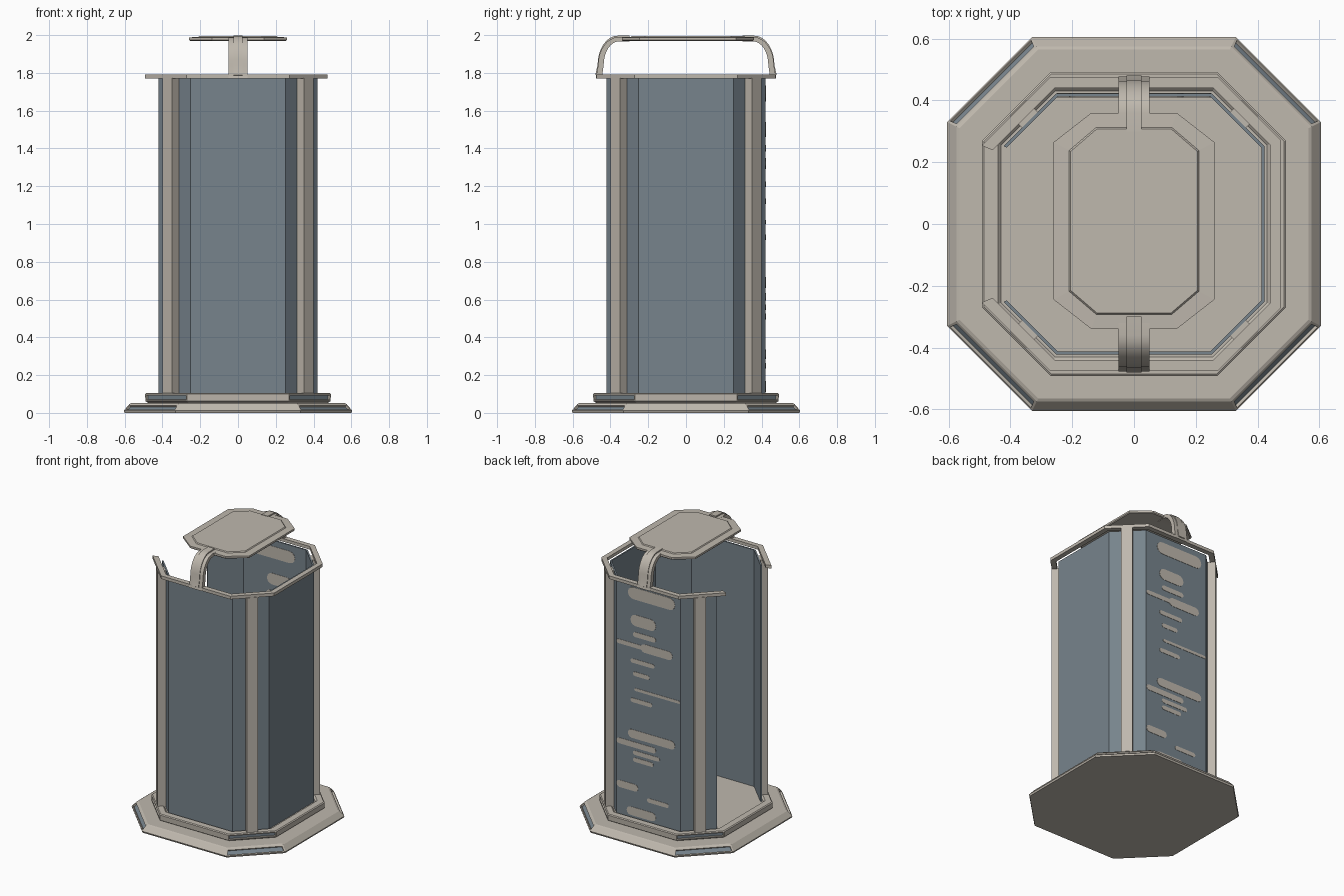
import bpy, bmesh, math
from mathutils import Vector

if "Cube" in bpy.data.objects:
    bpy.data.objects.remove(bpy.data.objects["Cube"])


def material(name, rgb):
    m = bpy.data.materials.new(name)
    m.diffuse_color = (*rgb, 1)
    m.use_nodes = True
    m.node_tree.nodes["Principled BSDF"].inputs["Base Color"].default_value = m.diffuse_color
    return m


BEIGE = material("warm beige metal", (0.52, 0.48, 0.42))
GLASS = material("blue grey panel", (0.185, 0.23, 0.265))


def finish(name, bm, mats):
    bmesh.ops.recalc_face_normals(bm, faces=bm.faces)
    me = bpy.data.meshes.new(name)
    bm.to_mesh(me)
    bm.free()
    for m in mats:
        me.materials.append(m)
    ob = bpy.data.objects.new(name, me)
    bpy.context.collection.objects.link(ob)
    return ob


def octagon(hx, hy, kx, ky):
    """Half sizes hx, hy; flat sides run to kx and ky."""
    return [(hx, -ky), (hx, ky), (kx, hy), (-kx, hy),
            (-hx, ky), (-hx, -ky), (-kx, -hy), (kx, -hy)]


def loft(name, rings, oy=0.0, inset_ring=None, border=0.012):
    """Stack of octagons (z, hx, hy, kx, ky); diagonal faces of one ring get dark slots."""
    bm = bmesh.new()
    loops = [[bm.verts.new((x, y + oy, z)) for x, y in octagon(*r)] for z, *r in rings]
    slots = []
    for j in range(len(loops) - 1):
        a, b = loops[j], loops[j + 1]
        for i in range(8):
            k = (i + 1) % 8
            f = bm.faces.new((a[i], a[k], b[k], b[i]))
            if j == inset_ring and i % 2 == 1:
                slots.append(f)
    bm.faces.new(loops[0][::-1])
    bm.faces.new(loops[-1])
    bmesh.ops.recalc_face_normals(bm, faces=bm.faces)
    if slots:
        bmesh.ops.inset_individual(bm, faces=slots, thickness=border, depth=0)
        bmesh.ops.inset_individual(bm, faces=slots, thickness=0.001, depth=-0.012)
        for f in slots:
            f.material_index = 1
    return finish(name, bm, [BEIGE, GLASS])


def ribbon(name, outer, inner, z0, z1, mat):
    """Open band between two plan outlines."""
    bm = bmesh.new()
    rows = [[bm.verts.new((x, y, z)) for x, y in line]
            for line, z in ((outer, z0), (outer, z1), (inner, z1), (inner, z0))]
    n = len(outer)
    for r in range(4):
        a, b = rows[r], rows[(r + 1) % 4]
        for i in range(n - 1):
            bm.faces.new((a[i], a[i + 1], b[i + 1], b[i]))
    bm.faces.new([r[0] for r in rows])
    bm.faces.new([r[-1] for r in rows])
    return finish(name, bm, [mat])


def open_path(h, k):
    """Octagon outline without the -x side."""
    p = octagon(h, h, k, k)
    return [p[5], p[6], p[7], p[0], p[1], p[2], p[3], p[4]]


def prism(name, pts, axis, a, b, mat):
    """Extrude a 2D outline: axis 'x' uses (y, z), axis 'y' uses (x, z)."""
    bm = bmesh.new()
    mk = (lambda p, t: (t, p[0], p[1])) if axis == 'x' else (lambda p, t: (p[0], t, p[1]))
    lo = [bm.verts.new(mk(p, a)) for p in pts]
    hi = [bm.verts.new(mk(p, b)) for p in pts]
    n = len(pts)
    for i in range(n):
        k = (i + 1) % n
        bm.faces.new((lo[i], lo[k], hi[k], hi[i]))
    bm.faces.new(lo)
    bm.faces.new(hi)
    return finish(name, bm, [mat])


# stepped base with slots on the diagonal sides
loft("lower_base", [(0, .6, .6, .33, .33), (.012, .605, .605, .33, .33),
                    (.047, .575, .575, .315, .315), (.052, .565, .565, .31, .31)],
     inset_ring=1)
loft("upper_base", [(.05, .47, .47, .26, .26), (.062, .49, .49, .27, .27),
                    (.1, .492, .492, .27, .27), (.105, .485, .485, .268, .268),
                    (.105, .44, .44, .26, .26), (.095, .43, .43, .255, .255)],
     inset_ring=1, border=0.01)

# panel walls, open towards -x
ribbon("wall_panels", open_path(.422, .252), open_path(.412, .247), .09, 1.775, GLASS)

# top rail, its diagonal ends run slightly past the corner
outer, inner = open_path(.475, .272), open_path(.44, .257)
for line in (outer, inner):
    line[0] = (line[0][0] - .018, line[0][1] + .018)
    line[-1] = (line[-1][0] - .018, line[-1][1] - .018)
ribbon("top_rail", outer, inner, 1.77, 1.792, BEIGE)

# four posts on the diagonals
for sx in (-1, 1):
    for sy in (-1, 1):
        d = Vector((sx, sy, 0)).normalized()
        t = Vector((-d.y, d.x, 0))
        c = Vector((sx * .356, sy * .356, 0))
        bm = bmesh.new()
        bmesh.ops.create_cube(bm, size=1)
        for v in bm.verts:
            v.co = c + d * (v.co.x * .055) + t * (v.co.y * .072) + \
                Vector((0, 0, .935 + v.co.z * 1.675))
        finish("corner_post", bm, [BEIGE])

# lid with raised centre plate
loft("lid", [(1.97, .255, .345, .135, .25), (1.975, .26, .35, .138, .255),
             (1.988, .26, .35, .138, .255), (1.99, .21, .303, .122, .228),
             (1.996, .205, .298, .12, .225)], oy=.01)

# curved arms carrying the lid, each with a raised rib
def arc(ry, rz, y0, z0, s):
    pts = [(s * (y0 + ry * math.cos(i * math.pi / 16)), z0 + rz * math.sin(i * math.pi / 16))
           for i in range(9)]
    return pts


for s in (-1, 1):
    lower = [(s * .446, 1.77)] + arc(.082, .125, .354, 1.842, s) + [(s * .3, 1.967)]
    upper = [(s * .478, 1.77)] + arc(.106, .147, .359, 1.842, s) + [(s * .32, 1.989)]
    rib = [(s * .48, 1.79)] + arc(.107, .155, .361, 1.842, s) + [(s * .3, 1.999)]
    for name, top, w in (("lid_arm", upper, .05), ("arm_rib", rib, .025)):
        ob = prism(name, lower + top[::-1], 'x', -w, w, BEIGE)
        bpy.context.view_layer.objects.active = ob
        ob.select_set(True)
        bpy.ops.object.shade_smooth_by_angle(angle=math.radians(25))
        ob.select_set(False)

# rounded worn streaks on the back panel: x from, x to, z, height
streaks = [(-.21, .16, 1.69, .085), (-.06, .14, 1.50, .08), (-.06, .12, 1.40, .035),
           (-.02, .25, 1.32, .03), (-.19, .06, 1.32, .06), (-.05, .14, 1.21, .03),
           (-.01, .12, 1.12, .03), (-.25, .11, 1.01, .02), (-.03, .14, .93, .03),
           (-.21, .16, .69, .06), (-.06, .25, .615, .04), (-.09, .12, .56, .03),
           (-.04, .12, .51, .03), (.08, .25, .31, .05), (-.16, .01, .25, .03),
           (-.06, .17, .14, .06)]
for x0, x1, z, h in streaks:
    r = h / 2
    pts = []
    for cx, start in ((x1 - r, -90), (x0 + r, 90)):
        for i in range(7):
            a = math.radians(start + 30 * i)
            pts.append((cx + r * math.cos(a), z + r * math.sin(a)))
    # one thin plate on each face of the panel
    prism("streak_outside", pts, 'y', .4215, .4240, BEIGE)
    prism("streak_inside", pts, 'y', .4100, .4125, BEIGE)
